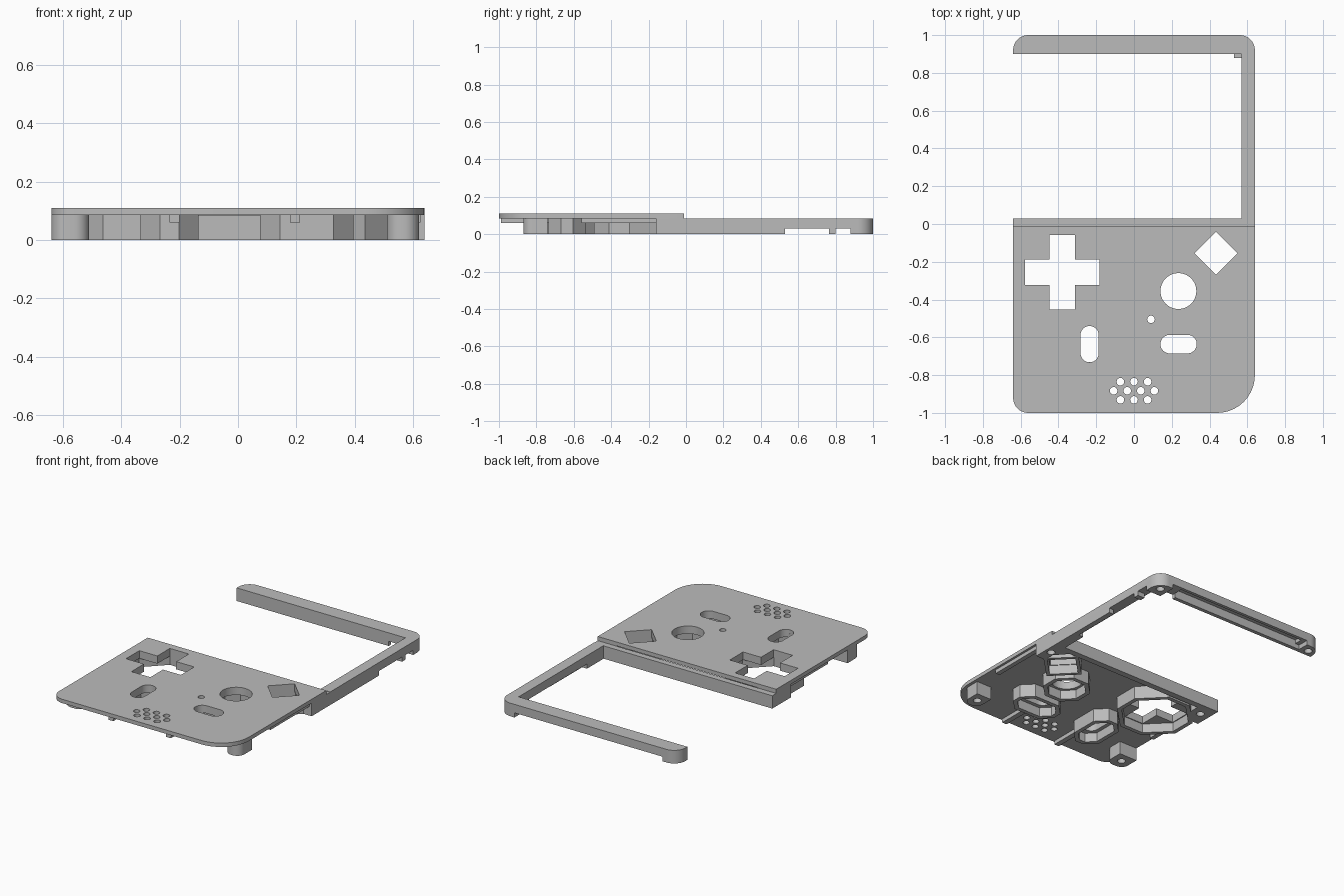
import bpy, bmesh, math
from mathutils import Vector

cube = bpy.data.objects.get("Cube")
if cube:
    bpy.data.objects.remove(cube, do_unlink=True)

grey = bpy.data.materials.new("shell_grey")
grey.use_nodes = True
grey.diffuse_color = (0.5, 0.5, 0.5, 1)
grey.node_tree.nodes["Principled BSDF"].inputs["Base Color"].default_value = (0.5, 0.5, 0.5, 1)


def rounded(corners, steps=10):
    """Outline from (x, y, radius) corners, arcs where radius > 0."""
    out = []
    for i, (x, y, r) in enumerate(corners):
        p = Vector((x, y))
        if r == 0:
            out.append(p)
            continue
        a = (Vector(corners[i - 1][:2]) - p).normalized()
        b = (Vector(corners[(i + 1) % len(corners)][:2]) - p).normalized()
        for k in range(steps + 1):
            t = k / steps * math.pi / 2
            out.append(p + a * r * (1 - math.sin(t)) + b * r * (1 - math.cos(t)))
    return out


def rect(x0, x1, y0, y1, r=0):
    return rounded([(x0, y0, r), (x1, y0, r), (x1, y1, r), (x0, y1, r)])


def ring(cx, cy, r, n=32):
    return [(cx + r * math.cos(2 * math.pi * i / n), cy + r * math.sin(2 * math.pi * i / n)) for i in range(n)]


def octagon(cx, cy, hx, hy, cut):
    """Rectangle with its corners cut off."""
    quarter = [(hx - cut, hy), (hx, hy - cut)]
    pts = quarter + [(x, -y) for x, y in reversed(quarter)]
    pts += [(-x, -y) for x, y in quarter] + [(-x, y) for x, y in reversed(quarter)]
    return [(cx + x, cy + y) for x, y in pts]


def diamond(cx, cy, h):
    return [(cx + h, cy), (cx, cy + h), (cx - h, cy), (cx, cy - h)]


def prism(name, loops, z0, z1):
    """Extrude an outline (first loop) with holes (other loops)."""
    curve = bpy.data.curves.new(name, 'CURVE')
    curve.dimensions = '2D'
    curve.fill_mode = 'BOTH'
    curve.extrude = (z1 - z0) / 2
    for loop in loops:
        s = curve.splines.new('POLY')
        s.points.add(len(loop) - 1)
        for pt, co in zip(s.points, loop):
            pt.co = (co[0], co[1], 0, 1)
        s.use_cyclic_u = True
    tmp = bpy.data.objects.new(name + "_outline", curve)
    bpy.context.collection.objects.link(tmp)
    bpy.context.view_layer.update()
    mesh = bpy.data.meshes.new_from_object(tmp.evaluated_get(bpy.context.evaluated_depsgraph_get()))
    bpy.data.objects.remove(tmp, do_unlink=True)
    bm = bmesh.new()
    bm.from_mesh(mesh)
    bmesh.ops.remove_doubles(bm, verts=bm.verts, dist=1e-5)
    bmesh.ops.translate(bm, verts=bm.verts, vec=(0, 0, (z0 + z1) / 2))
    bmesh.ops.recalc_face_normals(bm, faces=bm.faces)
    bm.to_mesh(mesh)
    bm.free()
    mesh.materials.clear()
    mesh.materials.append(grey)
    ob = bpy.data.objects.new(name, mesh)
    bpy.context.collection.objects.link(ob)
    bpy.ops.object.select_all(action='DESELECT')
    ob.select_set(True)
    bpy.context.view_layer.objects.active = ob
    bpy.ops.object.shade_smooth_by_angle(angle=math.radians(30))
    return ob


def screw_post(name, outline, hx, hy):
    """Post with a blind screw hole from below."""
    prism(name, [outline, ring(hx, hy, 0.025, 20)], 0, 0.06)
    prism(name + "_root", [outline], 0.06, PLATE)


PLATE, TOP = 0.085, 0.11

# Button openings
cx, cy = -0.38, -0.255
a, b = 0.068, 0.197
cross = [(cx + x, cy + y) for x, y in
         [(a, b), (a, a), (b, a), (b, -a), (a, -a), (a, -b),
          (-a, -b), (-a, -a), (-b, -a), (-b, a), (-a, a), (-a, b)]]
round_hole = ring(0.235, -0.355, 0.095, 48)
square_hole = diamond(0.435, -0.155, 0.114)
tall_slot = rect(-0.283, -0.187, -0.732, -0.54, 0.0479)
wide_slot = rect(0.14, 0.332, -0.685, -0.587, 0.0489)
speaker = [ring((i - (n - 1) / 2) * 0.072, y, 0.02, 20)
           for n, y in ((3, -0.835), (4, -0.883), (3, -0.931)) for i in range(n)]
openings = [cross, round_hole, square_hole, tall_slot, wide_slot]

# Face plate
face = rounded([(-0.64, -1, 0.08), (0.64, -1, 0.2), (0.64, -0.01, 0), (-0.64, -0.01, 0)])
prism("face_plate", [face] + openings + [ring(0.09, -0.505, 0.02, 20)] + speaker, PLATE, TOP)

# Button wells: a ledge under the plate and a wall below it
wells = [
    ("cross", cross, lambda g: octagon(cx, cy, 0.2 + g, 0.2 + g, 0.13 + g * 0.6)),
    ("round", round_hole, lambda g: octagon(0.235, -0.355, 0.108 + g, 0.108 + g, 0.063 + g * 0.6)),
    ("tall", tall_slot, lambda g: octagon(-0.235, -0.636, 0.07 + g, 0.13 + g, 0.05 + g * 0.6)),
    ("wide", wide_slot, lambda g: octagon(0.236, -0.636, 0.13 + g, 0.07 + g, 0.05 + g * 0.6)),
    ("square", square_hole, lambda g: diamond(0.435, -0.155, 0.118 + g * 1.1)),
]
for name, hole, outline in wells:
    prism(name + "_button_ledge", [outline(0.03), hole], 0.06, PLATE)
    prism(name + "_button_well", [outline(0.03), outline(0.003)], 0, 0.06)

# Stiffening ribs and side rails under the plate
for side, x in (("right", -0.218), ("left", 0.195)):
    prism(side + "_front_rib", [rect(x - 0.017, x + 0.017, -0.99, -0.73)], 0.06, PLATE)
for side, x in (("right", -0.61), ("left", 0.61)):
    prism(side + "_side_rail", [rect(x - 0.015, x + 0.015, -0.56, -0.16)], 0.06, PLATE)

# Screw posts under the plate
screw_post("front_right_post", rounded([(-0.64, -0.87, 0.05), (-0.51, -0.87, 0.05),
                                        (-0.51, -0.74, 0), (-0.64, -0.74, 0)]), -0.575, -0.805)
screw_post("front_left_post", rounded([(0.51, -0.87, 0.05), (0.62, -0.87, 0.05),
                                       (0.62, -0.74, 0), (0.51, -0.74, 0)]), 0.565, -0.805)
screw_post("middle_right_post", [(-0.64, -0.16), (-0.59, -0.16), (-0.51, -0.07),
                                 (-0.51, -0.01), (-0.64, -0.01)], -0.575, -0.06)
screw_post("middle_left_post", [(0.64, -0.16), (0.64, -0.01), (0.5, -0.01), (0.57, -0.09), (0.57, -0.16)],
           0.598, -0.07)

# Cross bar between the plate and the screen opening
prism("middle_bar", [rect(-0.64, 0.64, -0.01, 0.03)], 0, 0.083)

# Screen frame: side arm and back arm
frame = rounded([(0.57, 0.03, 0), (0.64, 0.03, 0), (0.64, 1, 0.08), (-0.64, 1, 0.08), (-0.64, 0.9, 0), (0.57, 0.9, 0)])
prism("screen_frame", [frame], 0.055, PLATE)
channel = rect(-0.5, 0.45, 0.925, 0.98)
prism("back_arm_skirt", [rounded([(0.64, 0.9, 0), (0.64, 1, 0.08), (-0.64, 1, 0.08), (-0.64, 0.9, 0)]), channel],
      0.03, 0.055)
prism("side_arm_skirt", [rect(0.57, 0.64, 0.03, 0.9)], 0.03, 0.055)
prism("back_arm_inner_wall", [rect(-0.53, 0.45, 0.9, 0.925)], 0, 0.03)

# Lower pieces of the frame
prism("side_arm_root", [rect(0.57, 0.64, 0.03, 0.2)], 0, 0.03)
prism("side_arm_lip", [rect(0.605, 0.64, 0.2, 0.53)], 0, 0.03)
prism("side_arm_tab", [rect(0.59, 0.64, 0.765, 0.8)], 0, 0.03)
prism("back_right_foot", [rounded([(-0.53, 0.9, 0), (-0.53, 1, 0), (-0.64, 1, 0.08), (-0.64, 0.9, 0)]),
                          ring(-0.585, 0.945, 0.025, 20)], 0, 0.03)
prism("back_left_foot", [rounded([(0.53, 0.88, 0), (0.64, 0.88, 0), (0.64, 1, 0.08), (0.53, 1, 0)]),
                         ring(0.585, 0.945, 0.025, 20)], 0, 0.03)
